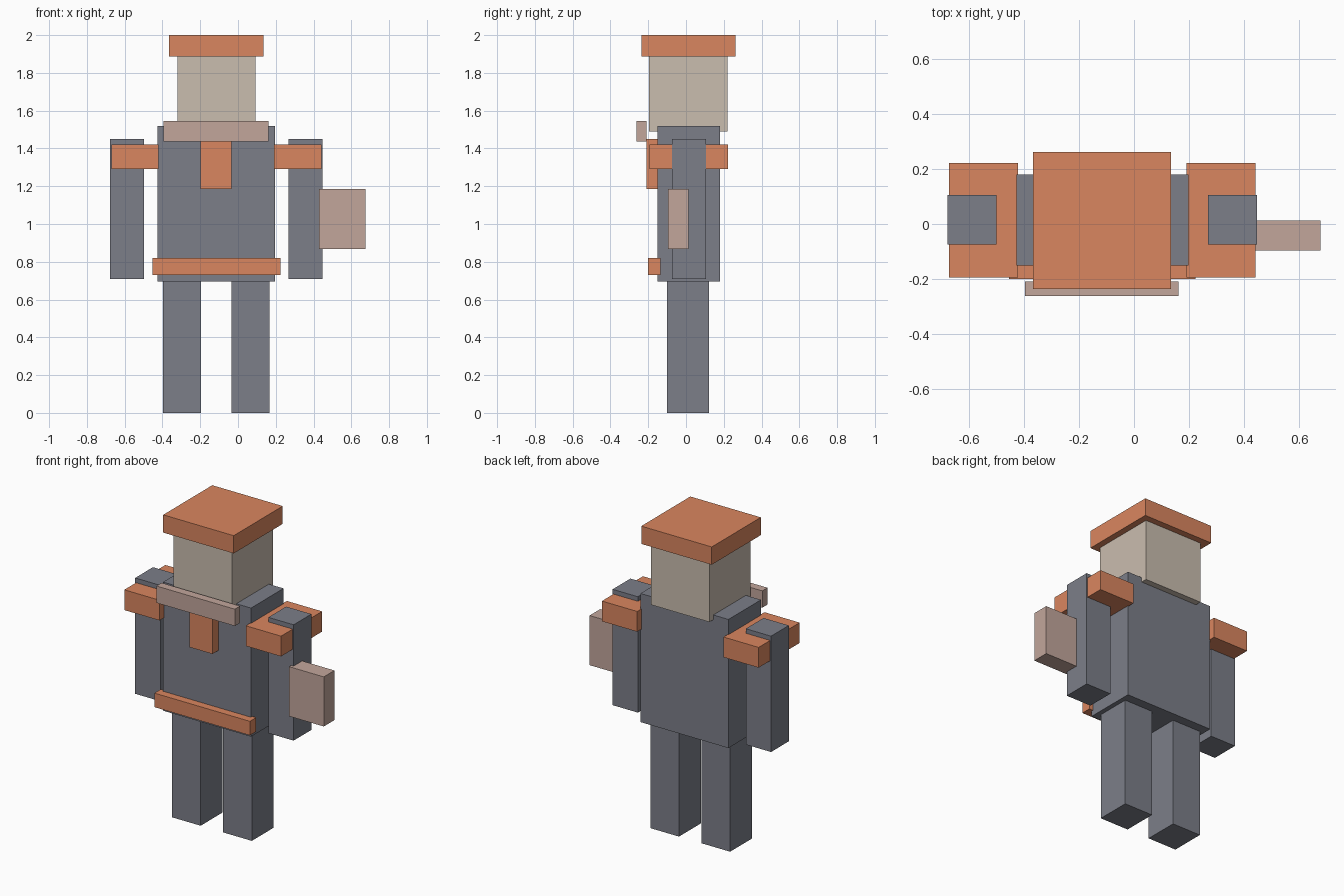
import bpy

if "Cube" in bpy.data.objects:
    bpy.data.objects.remove(bpy.data.objects["Cube"])

AXIS = -0.115  # x of the figure's symmetry plane


def material(name, rgb):
    m = bpy.data.materials.new(name)
    m.diffuse_color = (*rgb, 1)
    m.use_nodes = True
    m.node_tree.nodes["Principled BSDF"].inputs["Base Color"].default_value = m.diffuse_color
    return m


SLATE = material("slate", (0.20, 0.21, 0.25))
ORANGE = material("orange", (0.70, 0.24, 0.115))
TAN = material("tan", (0.59, 0.51, 0.43))
PINK = material("dusty_pink", (0.54, 0.38, 0.33))


def box(name, x, y, z, mat):
    """Box from its (min, max) extent on each axis."""
    bpy.ops.mesh.primitive_cube_add(size=1, location=[sum(r) / 2 for r in (x, y, z)])
    ob = bpy.context.object
    ob.name = name
    ob.scale = [r[1] - r[0] for r in (x, y, z)]
    bpy.ops.object.transform_apply(location=False, rotation=False, scale=True)
    ob.data.materials.append(mat)


def pair(name, inner, outer, y, z, mat):
    """Left and right boxes, inner/outer measured from the symmetry plane."""
    box("right_" + name, (AXIS - outer, AXIS - inner), y, z, mat)
    box("left_" + name, (AXIS + inner, AXIS + outer), y, z, mat)


# Body and limbs
box("torso", (-0.427, 0.197), (-0.15, 0.18), (0.695, 1.52), SLATE)
pair("leg", 0.08, 0.283, (-0.10, 0.121), (0, 0.695), SLATE)
pair("arm", 0.383, 0.562, (-0.075, 0.105), (0.708, 1.451), SLATE)

# Head and cap
box("head", (-0.32, 0.093), (-0.195, 0.22), (1.49, 1.89), TAN)
box("cap", (-0.366, 0.134), (-0.235, 0.262), (1.886, 2.0), ORANGE)

# Shoulder pads, collar, tie and belt
pair("shoulder_pad", 0.306, 0.556, (-0.194, 0.222), (1.292, 1.422), ORANGE)
box("collar", (-0.395, 0.161), (-0.262, -0.209), (1.438, 1.546), PINK)
box("tie", (-0.198, -0.035), (-0.209, -0.145), (1.186, 1.451), ORANGE)
box("belt", (-0.453, 0.224), (-0.20, -0.136), (0.73, 0.82), ORANGE)

# Block carried against the left arm
box("side_pack", (0.43, 0.676), (-0.096, 0.012), (0.868, 1.186), PINK)
